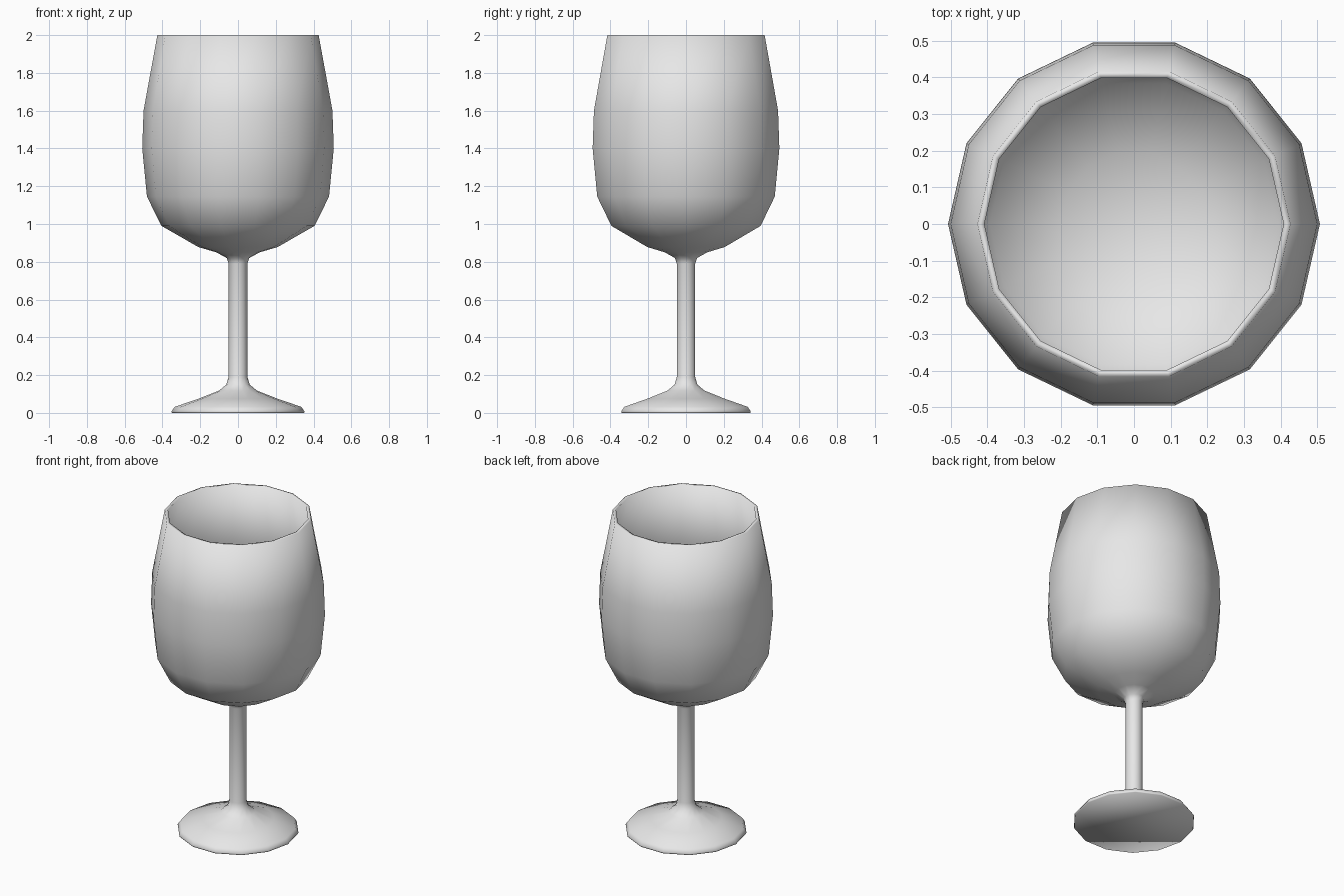
import bpy, bmesh
from math import cos, sin, tau

SIDES = 14

cube = bpy.data.objects.get("Cube")
if cube:
    bpy.data.objects.remove(cube)

# Single grey material
grey = bpy.data.materials.new("light_grey")
grey.use_nodes = True
grey.diffuse_color = (0.8, 0.8, 0.8, 1)
grey.node_tree.nodes["Principled BSDF"].inputs["Base Color"].default_value = (0.8, 0.8, 0.8, 1)

# Radius and height pairs: foot, stem, outer bowl, rim, then inner bowl
foot = [(0.35, 0), (0.352, 0.008), (0.335, 0.032), (0.21, 0.075), (0.1, 0.118), (0.062, 0.15)]
stem = [(0.05, 0.19), (0.05, 0.79)]
outer_bowl = [(0.06, 0.82), (0.115, 0.85), (0.21, 0.878), (0.405, 0.99), (0.482, 1.145),
              (0.507, 1.4), (0.5, 1.6), (0.427, 2)]
inner_bowl = [(0.408, 2), (0.481, 1.6), (0.488, 1.4), (0.463, 1.15), (0.393, 1.007), (0.2, 0.897)]


def lathe(name, profile, top_z):
    """Revolve a profile, closing the start with a flat cap and the end with a fan."""
    bm = bmesh.new()
    rings = [[bm.verts.new((r * cos(tau * i / SIDES), r * sin(tau * i / SIDES), z))
              for i in range(SIDES)] for r, z in profile]
    for low, high in zip(rings, rings[1:]):
        for i in range(SIDES):
            j = (i + 1) % SIDES
            bm.faces.new((low[i], low[j], high[j], high[i]))
    bm.faces.new(rings[0][::-1])
    centre = bm.verts.new((0, 0, top_z))
    for i in range(SIDES):
        bm.faces.new((rings[-1][i], rings[-1][(i + 1) % SIDES], centre))
    for face in bm.faces:
        face.smooth = True
    mesh = bpy.data.meshes.new(name)
    bm.to_mesh(mesh)
    bm.free()
    mesh.materials.append(grey)
    obj = bpy.data.objects.new(name, mesh)
    bpy.context.collection.objects.link(obj)
    return obj


lathe("stemmed_glass", foot + stem + outer_bowl + inner_bowl, 0.87)
